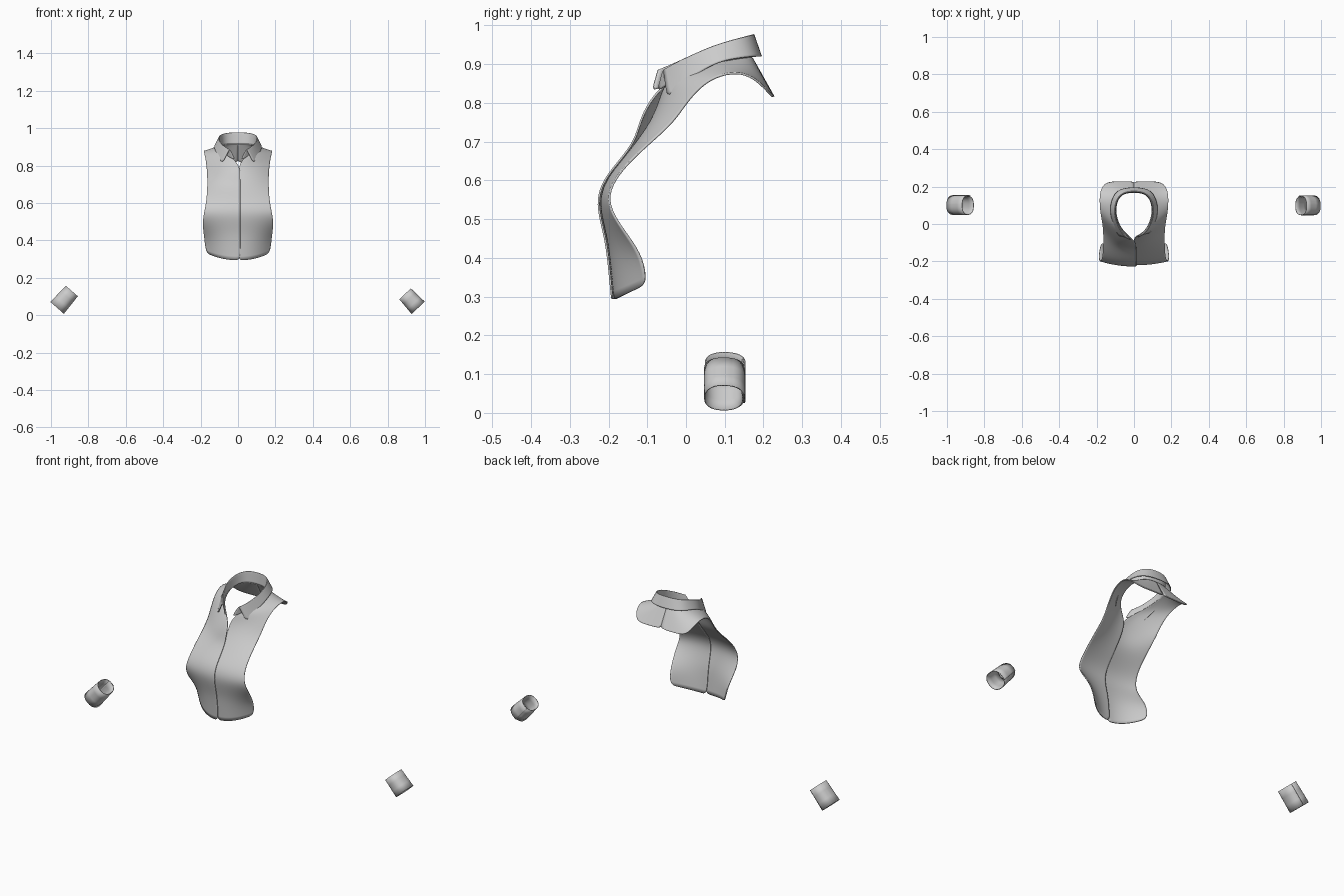
import bpy, math
from mathutils import Vector

if "Cube" in bpy.data.objects:
    bpy.data.objects.remove(bpy.data.objects["Cube"])


def sheet(name, grid, thick, levels=2, offset=-1):
    """Smooth cloth panel from a grid of points (rows of equal length)."""
    n = len(grid[0])
    verts = [p for row in grid for p in row]
    faces = [(i * n + j, i * n + j + 1, (i + 1) * n + j + 1, (i + 1) * n + j)
             for i in range(len(grid) - 1) for j in range(n - 1)]
    me = bpy.data.meshes.new(name)
    me.from_pydata(verts, [], faces)
    ob = bpy.data.objects.new(name, me)
    bpy.context.collection.objects.link(ob)
    if levels:
        sub = ob.modifiers.new("smooth", 'SUBSURF')
        sub.levels = sub.render_levels = levels
    sol = ob.modifiers.new("thickness", 'SOLIDIFY')
    sol.thickness = thick
    sol.offset = offset
    bpy.ops.object.select_all(action='DESELECT')
    ob.select_set(True)
    bpy.context.view_layer.objects.active = ob
    bpy.ops.object.shade_smooth_by_angle(angle=math.radians(50))
    return ob


# Shirt front: outer edge and inner edge (placket, then neckline) of one half
outer = [(.17, -.10, .333), (.177, -.112, .40), (.184, -.145, .45), (.189, -.182, .50),
         (.180, -.204, .55), (.170, -.187, .60), (.165, -.145, .65), (.163, -.09, .70),
         (.163, -.033, .75), (.167, 0, .80), (.173, .035, .84), (.18, .075, .868),
         (.184, .13, .881), (.18, .178, .866), (.155, .224, .815), (.08, .226, .816),
         (0, .226, .816)]
inner = [(0, -.184, .293), (0, -.192, .38), (0, -.199, .44), (0, -.214, .50),
         (0, -.222, .55), (0, -.206, .60), (0, -.165, .65), (0, -.125, .70),
         (0, -.09, .75), (.003, -.068, .80), (.04, -.055, .85), (.08, -.01, .875),
         (.1, .07, .90), (.09, .13, .912), (.06, .162, .915), (.03, .168, .916),
         (0, .17, .916)]
power = [2.2] * 9 + [1.8, 1.4] + [1.15] * 6


def shirt_half(name, side):
    grid = []
    for i, (o, q, p) in enumerate(zip(outer, inner, power)):
        x0, y0, z0 = q
        if side < 0 and i < 10:              # overlapping button edge
            x0 -= .012
            y0 -= .007 + (.022 if i > 7 else 0)
        row = []
        for k in range(7):
            u = k / 6
            row.append((side * (x0 + (o[0] - x0) * u),
                        y0 + (o[1] - y0) * u ** p,
                        z0 + (o[2] - z0) * u ** p))
        grid.append(row if side < 0 else row[::-1])
    return sheet(name, grid, .005, offset=0)


shirt_half("shirt_front_right", 1)
shirt_half("shirt_front_left", -1)

# Collar: stand, fold and turned-down leaf, mirrored from front to centre back
stand = [(.012, -.075, .825), (.06, -.042, .855), (.095, .02, .882), (.1, .08, .90),
         (.085, .14, .912), (.05, .166, .915), (0, .17, .915)]
fold = [(.045, -.058, .888), (.077, -.028, .905), (.1, .03, .932), (.104, .08, .953),
        (.09, .14, .97), (.052, .17, .978), (0, .175, .98)]
leaf = [(.085, -.047, .81), (.108, -.008, .85), (.125, .05, .89), (.127, .10, .912),
        (.104, .167, .92), (.06, .19, .92), (0, .196, .92)]


def collar_row(i, side):
    s, f, l = (Vector(t[i]) for t in (stand, fold, leaf))
    out = (l - f) * .12
    row = [s, s.lerp(f, .5), s.lerp(f, .92), f + out * .3, f.lerp(l, .2), f.lerp(l, .6), l]
    fwd = .014 if side < 0 and i == 0 else 0
    return [(side * p.x, p.y - fwd, p.z) for p in row]


rows = [collar_row(i, 1) for i in range(7)] + [collar_row(i, -1) for i in range(5, -1, -1)]
sheet("collar", rows, .004, offset=0)


# Cuffs: tapered wraps whose ends overlap at the back
def cuff(name, top, bottom, side):
    a, b = Vector(top), Vector(bottom)
    axis = (b - a).normalized()
    across = Vector((0, 1, 0)).cross(axis)
    grid = []
    steps = 56
    for i in range(steps + 1):
        t = i / steps
        ang = math.radians(-20 + 400 * t)
        k = .96 + .09 * max(0, (t - .75) / .25) if t > .75 else .96 + .03 * t
        c, s = math.cos(ang), math.sin(ang)
        e = .85
        cy = math.copysign(abs(c) ** e, c) * k
        cs = math.copysign(abs(s) ** e, s) * k * side
        row = []
        for u in (0, .33, .67, 1):
            w = .042 + .006 * u
            row.append(a.lerp(b, u) + Vector((0, .051 * cy, 0)) + across * w * cs)
        grid.append(row)
    sheet(name, grid, .003, levels=0, offset=0)


cuff("cuff_right", (.893, .098, .114), (.963, .098, .039), 1)
cuff("cuff_left", (-.888, .10, .129), (-.967, .10, .039), -1)
